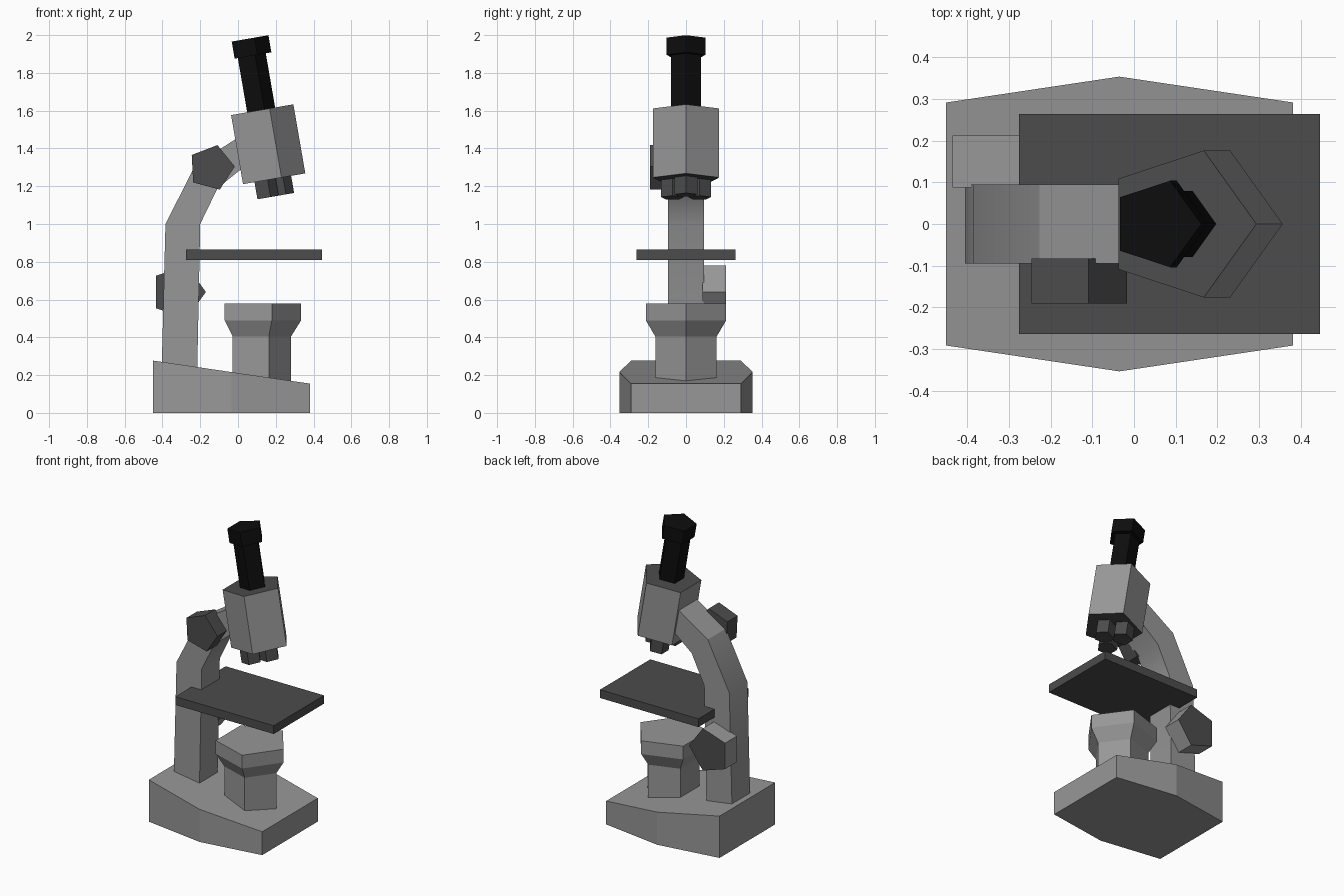
import bpy, bmesh, math
from mathutils import Matrix, Vector

if "Cube" in bpy.data.objects:
    bpy.data.objects.remove(bpy.data.objects["Cube"])


def material(name, v):
    m = bpy.data.materials.new(name)
    m.diffuse_color = (v, v, v, 1)
    m.use_nodes = True
    m.node_tree.nodes["Principled BSDF"].inputs["Base Color"].default_value = m.diffuse_color
    return m


GREY = material("light_grey", 0.31)
DARK = material("dark_grey", 0.072)
BLACK = material("black", 0.004)


def loft(name, rings, mat, cap_mat=None):
    """Skin a stack of equal-length point rings and cap both ends."""
    bm = bmesh.new()
    loops = [[bm.verts.new(p) for p in ring] for ring in rings]
    n = len(loops[0])
    for a, b in zip(loops, loops[1:]):
        for i in range(n):
            j = (i + 1) % n
            bm.faces.new((a[i], a[j], b[j], b[i]))
    for cap in (loops[0], loops[-1]):
        f = bm.faces.new(cap)
        f.material_index = 1 if cap_mat else 0
    bmesh.ops.recalc_face_normals(bm, faces=bm.faces[:])
    mesh = bpy.data.meshes.new(name)
    bm.to_mesh(mesh)
    bm.free()
    mesh.materials.append(mat)
    if cap_mat:
        mesh.materials.append(cap_mat)
    ob = bpy.data.objects.new(name, mesh)
    bpy.context.collection.objects.link(ob)
    return ob


def pentagon_part(name, profile, matrix, mat, cap_mat=None, centre=(0, 0), turn=0):
    """Five-sided turned part; profile is (height, radius) along local z."""
    rings = []
    for t, r in profile:
        ring = []
        for k in range(5):
            a = math.radians(turn + 72 * k)
            ring.append(matrix @ Vector((centre[0] + r * math.cos(a),
                                         centre[1] + r * math.sin(a), t)))
        rings.append(ring)
    return loft(name, rings, mat, cap_mat)


# Wedge-topped hexagonal foot
outline = [(-0.45, -0.291), (-0.035, -0.353), (0.381, -0.291),
           (0.381, 0.291), (-0.035, 0.353), (-0.45, 0.291)]
loft("base", [[(x, y, 0) for x, y in outline],
              [(x, y, 0.277 - 0.147 * (x + 0.45)) for x, y in outline]], GREY)

# Bent arm, swept as (outer, inner) edge pairs
spine = [((-0.407, 0.12), (-0.218, 0.12)), ((-0.384, 1.0), (-0.2, 1.0)),
         ((-0.226, 1.312), (-0.108, 1.19)), ((0.03, 1.477), (0.06, 1.325))]
arm = loft("arm", [[(o[0], -0.095, o[1]), (i[0], -0.095, i[1]),
                    (i[0], 0.095, i[1]), (o[0], 0.095, o[1])]
                   for o, i in spine], GREY)
bpy.context.view_layer.objects.active = arm
arm.select_set(True)
bpy.ops.object.shade_smooth_by_angle(angle=math.radians(30))

# Flat specimen stage
plate = [(-0.275, -0.263), (0.446, -0.263), (0.446, 0.263), (-0.275, 0.263)]
loft("stage", [[(x, y, z) for x, y in plate] for z in (0.809, 0.864)], DARK)

# Flared lamp column under the stage
pentagon_part("condenser", [(0.1, 0.171), (0.405, 0.171), (0.49, 0.224), (0.578, 0.224)],
              Matrix.Identity(4), GREY, centre=(0.11, 0))

# Focus knobs (local z points to the front)
sideways = Matrix.Rotation(math.radians(90), 4, 'X')
pentagon_part("upper_knob", [(0.083, 0.124), (0.19, 0.124)], sideways, DARK,
              centre=(-0.141, 1.298), turn=3)
pentagon_part("lower_knob", [(-0.212, 0.1465), (-0.088, 0.1465)], sideways, GREY, DARK,
              centre=(-0.3165, 0.64))

# Tilted optics share one leaning axis
lean = Matrix.Translation((0.174, 0, 1.2365)) @ Matrix.Rotation(math.radians(-9.8), 4, 'Y')
pentagon_part("head", [(0, 0.185), (0.371, 0.185)], lean, GREY, DARK)
pentagon_part("eyepiece_tube", [(0.35, 0.083), (0.68, 0.083)], lean, BLACK, centre=(0.004, 0))
pentagon_part("eyepiece_cap", [(0.662, 0.109), (0.754, 0.109)], lean, BLACK, centre=(0.008, 0))

# Cluster of three objective lenses
for k, c in enumerate([(0.046, 0), (-0.037, 0.072), (-0.037, -0.072)]):
    pentagon_part(f"objective_{k + 1}", [(-0.092, 0.063), (0.02, 0.063)], lean, DARK, centre=c)
